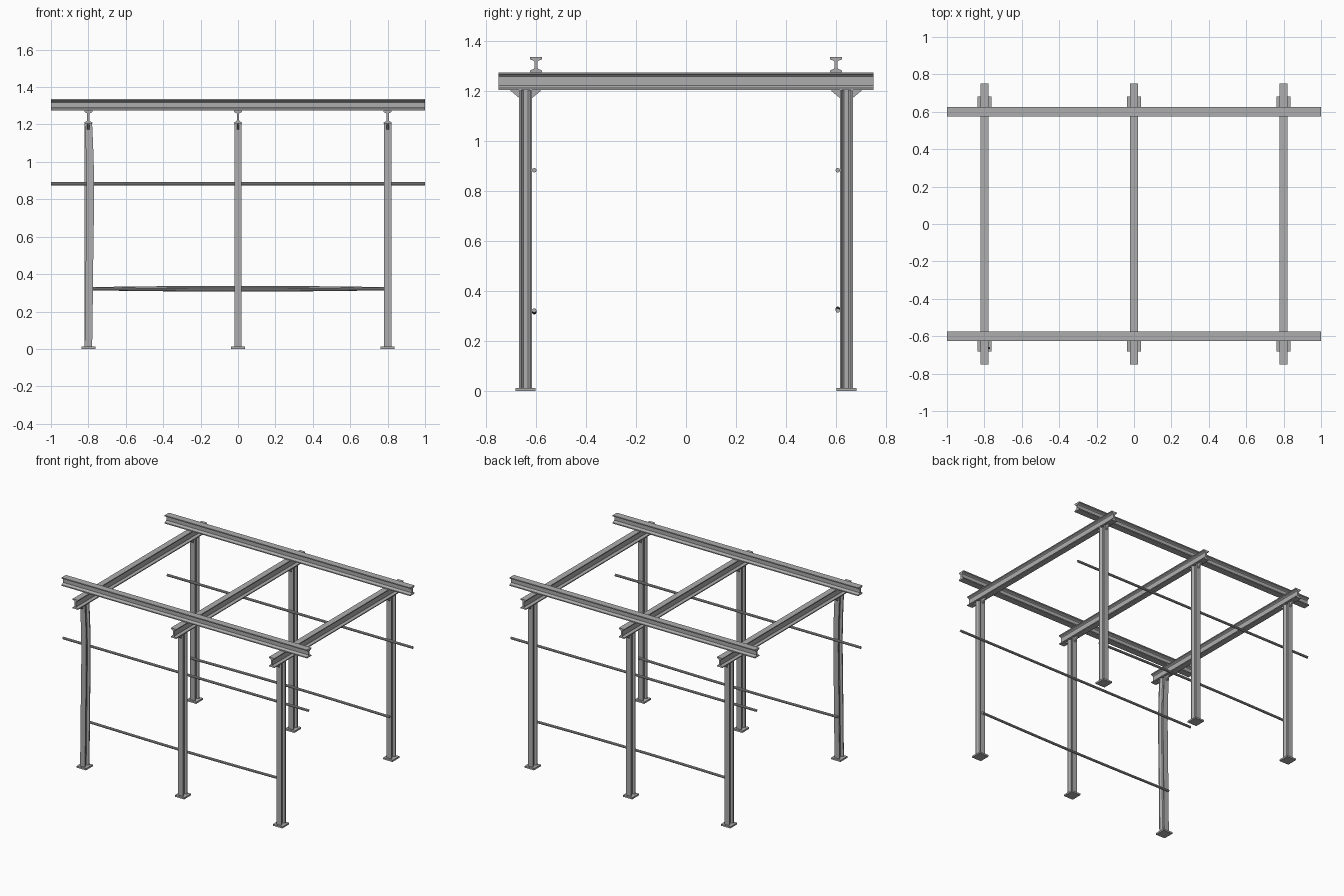
import bpy, bmesh, math
from mathutils import Vector

old = bpy.data.objects.get("Cube")
if old:
    bpy.data.objects.remove(old, do_unlink=True)

steel = bpy.data.materials.new("grey_steel")
steel.use_nodes = True
colour = (0.42, 0.42, 0.42, 1)
steel.diffuse_color = colour
steel.node_tree.nodes["Principled BSDF"].inputs["Base Color"].default_value = colour


def finish(name, bm):
    bmesh.ops.recalc_face_normals(bm, faces=bm.faces)
    mesh = bpy.data.meshes.new(name)
    bm.to_mesh(mesh)
    bm.free()
    mesh.materials.append(steel)
    obj = bpy.data.objects.new(name, mesh)
    bpy.context.collection.objects.link(obj)
    return obj


def i_section(w, h, web, tip, root):
    """Rolled I section with tapered inner flange faces."""
    a, b, t = w / 2, h / 2, web / 2
    quarter = [(a, b), (a, b - tip), (t + 0.003, b - root), (t, b - root - 0.004)]
    right = quarter + [(x, -y) for x, y in reversed(quarter)]
    return right + [(-x, y) for x, y in reversed(right)]


def circle(r, n=10):
    return [(r * math.cos(2 * math.pi * i / n), r * math.sin(2 * math.pi * i / n))
            for i in range(n)]


def sweep(name, profile, axis, start, length, steps=1, bow=None):
    """Extrude a profile along an axis, optionally bowed by an offset rule."""
    place = {"x": lambda u, v, s: Vector((s, u, v)),
             "y": lambda u, v, s: Vector((u, s, v)),
             "z": lambda u, v, s: Vector((u, v, s))}[axis]
    bm = bmesh.new()
    rings = []
    for k in range(steps + 1):
        f = k / steps
        shift = Vector(start) + (Vector(bow(f)) if bow else Vector())
        rings.append([bm.verts.new(place(u, v, f * length) + shift) for u, v in profile])
    n = len(profile)
    for r0, r1 in zip(rings, rings[1:]):
        for i in range(n):
            j = (i + 1) % n
            bm.faces.new((r0[i], r0[j], r1[j], r1[i]))
    bm.faces.new(rings[0])
    bm.faces.new(rings[-1])
    return finish(name, bm)


def box(name, size, centre):
    bm = bmesh.new()
    bmesh.ops.create_cube(bm, size=1)
    for v in bm.verts:
        v.co = Vector(c * s for c, s in zip(v.co, size)) + Vector(centre)
    return finish(name, bm)


def gusset(name, x, y, direction):
    """Triangular stiffener under a cross beam, against a post flange."""
    bm = bmesh.new()
    outline = [(y, 1.204), (y + direction * 0.034, 1.204),
               (y + direction * 0.034, 1.2), (y, 1.172)]
    sides = [[bm.verts.new((x + dx, p, z)) for p, z in outline] for dx in (-0.006, 0.006)]
    for s in sides:
        bm.faces.new(s)
    for i in range(4):
        j = (i + 1) % 4
        bm.faces.new((sides[0][i], sides[0][j], sides[1][j], sides[1][i]))
    finish(name, bm)


beam_section = i_section(0.044, 0.070, 0.012, 0.007, 0.013)
rail_section = i_section(0.049, 0.061, 0.013, 0.008, 0.014)
post_section = i_section(0.040, 0.052, 0.010, 0.007, 0.013)
pipe_section = circle(0.009)
POST_Y, PIPE_Y = 0.641, 0.607


def bent_post(f):
    # slight sway of one damaged post
    return (0.008 * math.sin(math.pi * f) - 0.006 * math.sin(2 * math.pi * f) * f, 0, 0)


for col, x in (("right", -0.8), ("middle", 0), ("left", 0.8)):
    sweep(f"cross_beam_{col}", beam_section, "y", (x, -0.75, 1.239), 1.5)
    for row, side in (("front", -1), ("back", 1)):
        tag = f"{row}_{col}"
        y = side * POST_Y
        bent = tag == "front_right"
        sweep(f"post_{tag}", post_section, "z", (x, y, 0.01), 1.195,
              12 if bent else 1, bent_post if bent else None)
        box(f"base_plate_{tag}", (0.076, 0.08, 0.012), (x, y, 0.006))
        for where, d in (("outer", side), ("inner", -side)):
            gusset(f"gusset_{where}_{tag}", x, y + d * 0.026, d)

for row, side in (("front", -1), ("back", 1)):
    # Long top beams and the two rows of side pipes
    sweep(f"top_beam_{row}", rail_section, "x", (-1, side * 0.6, 1.3045), 2)
    sweep(f"upper_pipe_{row}", pipe_section, "x", (-1, side * PIPE_Y, 0.883), 2)
    sweep(f"lower_pipe_{row}", pipe_section, "x", (-0.81, side * PIPE_Y, 0.322), 1.62, 16,
          lambda f, s=side: (0, 0, s * 0.007 * math.sin(math.pi * f)))
